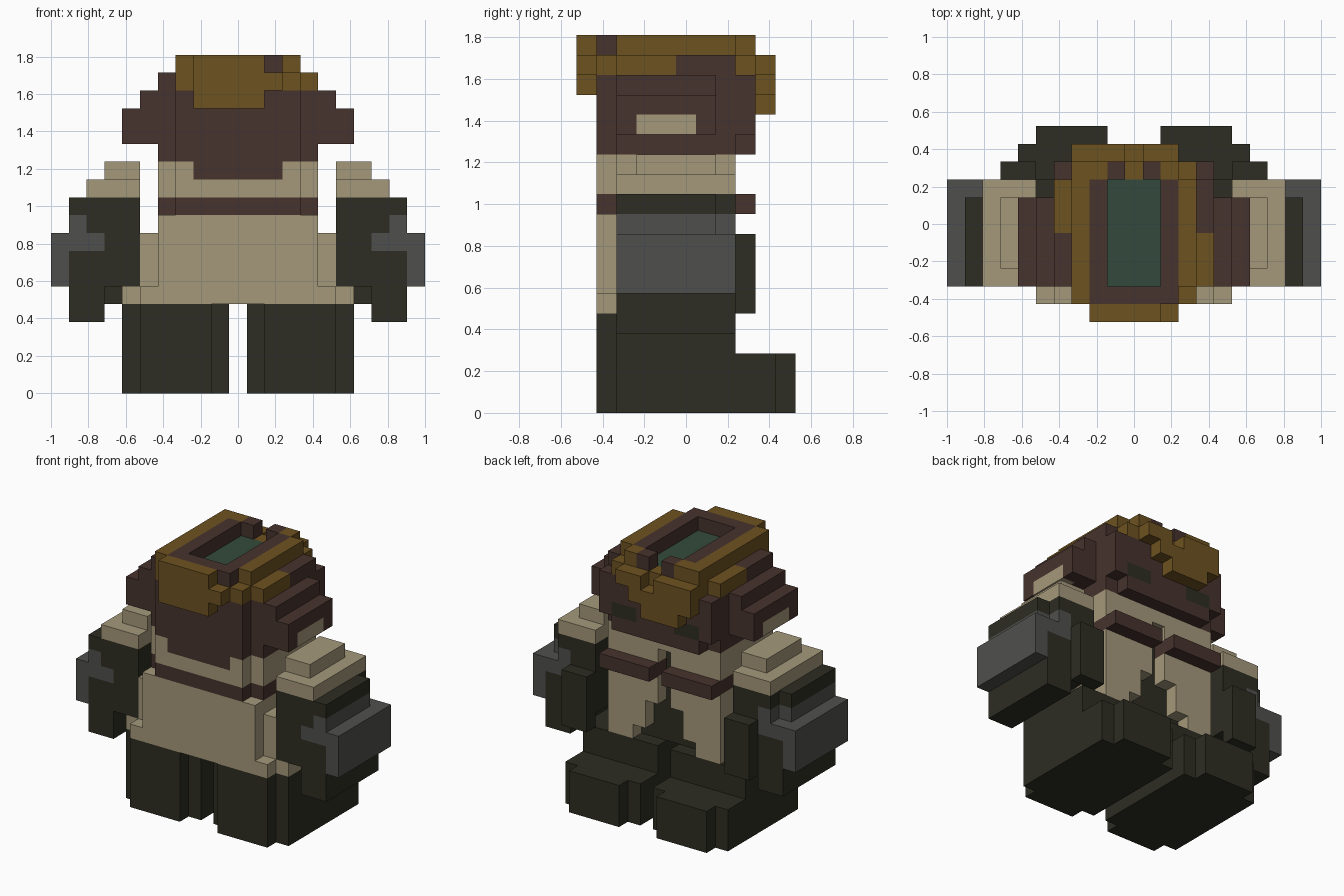
import bpy

if "Cube" in bpy.data.objects:
    bpy.data.objects.remove(bpy.data.objects["Cube"])

U = 2 / 21  # edge length of one block


def material(name, rgb):
    m = bpy.data.materials.new(name)
    lin = [((c / 255 + 0.055) / 1.055) ** 2.4 for c in rgb]
    m.diffuse_color = (*lin, 1)
    m.use_nodes = True
    m.node_tree.nodes["Principled BSDF"].inputs["Base Color"].default_value = m.diffuse_color
    return m


MATS = {
    "tan": material("tan cloth", (165, 153, 123)),
    "brown": material("dark brown", (71, 51, 45)),
    "gold": material("gold trim", (109, 82, 32)),
    "dark": material("dark olive", (45, 45, 35)),
    "grey": material("grey metal", (79, 79, 77)),
    "green": material("deep green", (52, 74, 60)),
}
blocks = {}  # (x, y, z) -> (part, colour)


def fill(part, colour, x0, x1, y0, y1, z0, z1, mirror=False):
    """Fill an inclusive range of blocks; colour None carves it away."""
    for x in range(x0, x1 + 1):
        for y in range(y0, y1 + 1):
            for z in range(z0, z1 + 1):
                if colour is None:
                    blocks.pop((x, y, z), None)
                    continue
                blocks[x, y, z] = (("right_" if mirror else "") + part, colour)
                if mirror:
                    blocks[-x, y, z] = ("left_" + part, colour)


# Legs with long boots
fill("leg", "dark", 1, 6, -3, 4, 0, 2, True)
fill("leg", "dark", 2, 5, -4, 5, 0, 2, True)
fill("leg", "dark", 1, 6, -3, 2, 3, 4, True)
fill("leg", "dark", 2, 5, -4, 2, 3, 4, True)

# Robe: hem, hips, body and back panel
fill("robe", "tan", -6, 6, -3, -1, 5, 5)
fill("robe", "tan", -5, 5, -4, -4, 5, 5)
fill("robe", "tan", -5, 5, -3, 0, 6, 8)
fill("robe", "tan", -4, 4, -3, 2, 5, 12)
fill("robe", "tan", -4, 4, -4, -4, 5, 9)
fill("robe", "tan", -3, 3, -4, -4, 10, 12)
# Dark opening in the robe, widening downwards
for half, z0, z1 in ((2, 5, 5), (1, 6, 7), (0, 8, 11)):
    fill("robe", "dark", -half, half, 1, 1, z0, z1)
    fill("robe", None, -half, half, 2, 2, z0, z1)

# Belt
fill("belt", "brown", -4, 4, -3, -3, 10, 10)
fill("belt", "brown", -3, 3, -4, -4, 10, 10)
for x in (-4, 4):
    fill("belt", "brown", x, x, -3, 2, 10, 10)
for x in (-4, 1):
    fill("belt", "brown", x, x + 3, 2, 3, 10, 10)

# Arms with fists, grey bracers and stepped shoulder pads
fill("arm", "dark", 6, 7, -3, 2, 6, 10, True)
fill("arm", "dark", 8, 9, -3, 2, 4, 7, True)
fill("arm", "dark", 8, 8, -3, 2, 9, 10, True)
fill("arm", "dark", 9, 9, -3, 1, 10, 10, True)
fill("fist", "dark", 6, 7, 3, 3, 5, 8, True)
fill("bracer", "grey", 10, 10, -3, 2, 6, 8, True)
fill("bracer", "grey", 8, 9, -3, 2, 8, 8, True)
fill("bracer", "grey", 9, 9, -3, 1, 9, 9, True)
fill("bracer", "grey", 8, 8, 2, 2, 9, 9, True)
fill("shoulder_pad", "tan", 6, 8, -3, 2, 11, 11, True)
fill("shoulder_pad", "tan", 6, 7, -2, 1, 12, 12, True)

# Head with a nape at the back
fill("head", "brown", -2, 2, -4, -4, 12, 12)
fill("head", "brown", -4, 4, -3, 2, 13, 17)
fill("head", "brown", -4, 4, -3, 3, 14, 16)
fill("head", "brown", -3, 3, -4, 3, 13, 17)
for x in (-3, 2):  # eyes
    fill("head", "dark", x, x + 1, 3, 3, 14, 14)

# Ears with pale insides
fill("ear", "brown", 5, 6, -3, 1, 14, 15, True)
fill("ear", "brown", 5, 5, -3, 1, 16, 16, True)
fill("ear", "tan", 6, 6, -2, 0, 14, 14, True)

# Crown: brown rim around a sunken green panel
fill("crown", "brown", -2, 2, -4, 2, 18, 18)
fill("crown", "brown", -1, 1, 3, 3, 18, 18)
fill("crown", None, -1, 1, -3, 2, 18, 18)
fill("crown", None, 0, 0, 3, 3, 18, 18)
fill("crown", "green", -1, 1, -3, 2, 17, 17)

# Gold band: sides, back and uneven front fringe
fill("band", "gold", 4, 4, -3, -1, 17, 17)
fill("band", "gold", -4, -4, 0, 2, 17, 17)
fill("band", "gold", -3, 3, -4, -4, 17, 17)
fill("band", "gold", -3, 3, 3, 3, 17, 17)
fill("band", "gold", -3, -3, -4, 2, 18, 18)
fill("band", "gold", 3, 3, -3, 2, 18, 18)
fill("band", "gold", -3, -2, 3, 3, 18, 18)
fill("band", "gold", 2, 2, 3, 3, 18, 18)
fill("band", "gold", -2, 1, -5, -5, 16, 18)
fill("band", "gold", 2, 2, -5, -5, 17, 17)
fill("fringe", "gold", -3, 2, 4, 4, 17, 17)
fill("fringe", None, 0, 0, 4, 4, 17, 17)
fill("fringe", "gold", -3, 1, 4, 4, 16, 16)
fill("fringe", "gold", -2, 0, 4, 4, 15, 15)


def build(part):
    """Mesh the exposed block sides of one part."""
    verts, faces, slots, names = {}, [], [], []
    for pos, (owner, colour) in blocks.items():
        if owner != part:
            continue
        if colour not in names:
            names.append(colour)
        for axis in range(3):
            b, c = (axis + 1) % 3, (axis + 2) % 3
            for side in (0, 1):
                near = list(pos)
                near[axis] += 2 * side - 1
                if tuple(near) in blocks:
                    continue
                loop = []
                for i, j in ((0, 0), (1, 0), (1, 1), (0, 1)):
                    p = list(pos)
                    p[axis] += side
                    p[b] += i
                    p[c] += j
                    loop.append(verts.setdefault(tuple(p), len(verts)))
                faces.append(loop if side else loop[::-1])
                slots.append(names.index(colour))
    if not faces:
        return
    mesh = bpy.data.meshes.new(part)
    mesh.from_pydata([((x - 0.5) * U, (y - 0.5) * U, z * U) for x, y, z in verts], [], faces)
    for n in names:
        mesh.materials.append(MATS[n])
    for poly, s in zip(mesh.polygons, slots):
        poly.material_index = s
    bpy.context.collection.objects.link(bpy.data.objects.new(part, mesh))


for part in sorted({owner for owner, _ in blocks.values()}):
    build(part)
